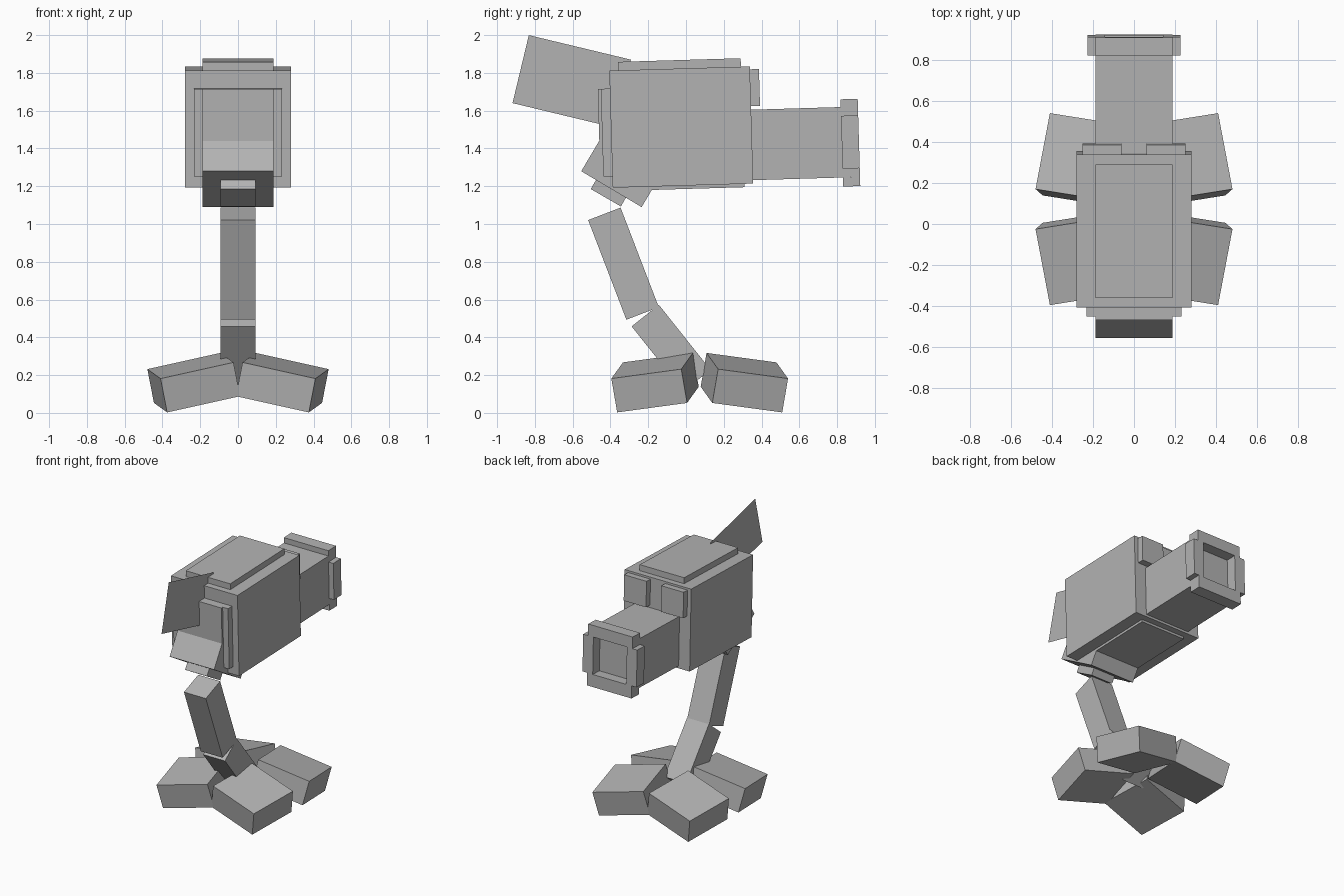
import bpy, bmesh, math
from mathutils import Matrix, Vector

cube = bpy.data.objects.get("Cube")
if cube:
    bpy.data.objects.remove(cube)

grey = bpy.data.materials.new("plain_grey")
grey.use_nodes = True
GREY = (0.45, 0.45, 0.45, 1)
grey.diffuse_color = GREY
grey.node_tree.nodes["Principled BSDF"].inputs["Base Color"].default_value = GREY


def finish(name, bm, matrix, recalc=True):
    bmesh.ops.transform(bm, matrix=matrix, verts=bm.verts)
    if recalc:
        bmesh.ops.recalc_face_normals(bm, faces=bm.faces)
    mesh = bpy.data.meshes.new(name)
    bm.to_mesh(mesh)
    bm.free()
    mesh.materials.append(grey)
    obj = bpy.data.objects.new(name, mesh)
    bpy.context.collection.objects.link(obj)
    return obj


def cube_mesh(size, centre=(0, 0, 0)):
    bm = bmesh.new()
    bmesh.ops.create_cube(bm, size=1)
    bmesh.ops.transform(bm, matrix=Matrix.Translation(centre) @ Matrix.Diagonal((*size, 1)),
                        verts=bm.verts)
    return bm


def tilt(y, z, degrees):
    return Matrix.Translation((0, y, z)) @ Matrix.Rotation(math.radians(degrees), 4, 'X')


def span_box(name, xs, ys, zs, frame):
    """Box given by its extents in a local frame."""
    size = [b - a for a, b in (xs, ys, zs)]
    centre = [(a + b) / 2 for a, b in (xs, ys, zs)]
    return finish(name, cube_mesh(size, centre), frame)


def tilted_box(name, width, depth, height, y, z, degrees):
    return finish(name, cube_mesh((width, depth, height)), tilt(y, z, degrees))


# Body and its raised panels, all in one slightly tilted frame
body = tilt(-0.025, 1.513, 1.7)
W = 0.187
span_box("body", (-0.28, 0.28), (-0.372, 0.372), (-0.31, 0.31), body)
span_box("top_panel", (-W, W), (-0.325, 0.325), (0.3, 0.355), body)
span_box("bottom_panel", (-W, W), (-0.325, 0.325), (-0.328, -0.3), body)
span_box("front_panel", (-0.232, 0.232), (-0.42, -0.36), (-0.25, 0.215), body)
span_box("front_centre_panel", (-W, W), (-0.436, -0.36), (-0.25, 0.215), body)
for side, s in (("left", 1), ("right", -1)):
    span_box("back_plate_" + side, sorted((s * 0.062, s * 0.25)), (0.36, 0.42), (0.1, 0.295), body)

# Barrel at the back with a recessed end
LOW, HIGH, END = -0.292, 0.081, 0.938
MID = (LOW + HIGH) / 2
barrel = cube_mesh((2 * W, END - 0.36, HIGH - LOW), (0, (END + 0.36) / 2, MID))
barrel.normal_update()
end = max(barrel.faces, key=lambda f: f.calc_center_median().y)
bmesh.ops.inset_region(barrel, faces=[end], thickness=0.065)
hole = bmesh.ops.extrude_face_region(barrel, geom=[end])["geom"]
bmesh.ops.translate(barrel, vec=(0, -0.08, 0),
                    verts=[g for g in hole if isinstance(g, bmesh.types.BMVert)])
if end.is_valid:
    bmesh.ops.delete(barrel, geom=[end], context='FACES_ONLY')
finish("barrel", barrel, body)

# Strips around the barrel end
rim = (0.847, END)
span_box("rim_top", (-W, W), rim, (HIGH, 0.122), body)
span_box("rim_bottom", (-W, W), rim, (-0.34, LOW), body)
for side, s in (("left", 1), ("right", -1)):
    span_box("rim_" + side, sorted((s * W, s * 0.227)), rim, (MID - 0.14, MID + 0.14), body)

# Thin fin standing on the centre line
fin = bmesh.new()
fin.faces.new([fin.verts.new((0, y, z)) for y, z in
               ((-0.278, -0.185), (0.278, -0.185), (0.278, 0.185), (-0.278, 0.185))])
finish("fin", fin, tilt(-0.605, 1.755, -13.5), recalc=False)

# Neck and jointed leg
tilted_box("chin_block", 2 * W, 0.372, 0.25, -0.331, 1.292, -30.7)
tilted_box("neck", 0.184, 0.184, 0.15, -0.387, 1.204, -30)
tilted_box("upper_leg", 0.184, 0.184, 0.565, -0.331, 0.79, 21)
tilted_box("lower_leg", 0.184, 0.184, 0.44, -0.079, 0.343, 38.5)

# Four splayed toes, mirrored in both directions
along = Vector((0.07, 0.37, 0.05)).normalized()
inward = Vector((-0.964, 0.154, 0.214))
inward = (inward - along * inward.dot(along)).normalized()
up = along.cross(inward)
axes = Matrix((inward, along, up)).transposed().to_4x4()
toe = Matrix.Translation((0.2345, -0.164, 0.16)) @ axes
MIRROR_Y = 0.0725
for side, sx in (("left", 1), ("right", -1)):
    for end_name, sy in (("front", 1), ("back", -1)):
        flip = (Matrix.Translation((0, MIRROR_Y, 0)) @ Matrix.Diagonal((sx, sy, 1, 1))
                @ Matrix.Translation((0, -MIRROR_Y, 0)))
        finish(f"toe_{end_name}_{side}", cube_mesh((0.4, 0.38, 0.185)), flip @ toe)
